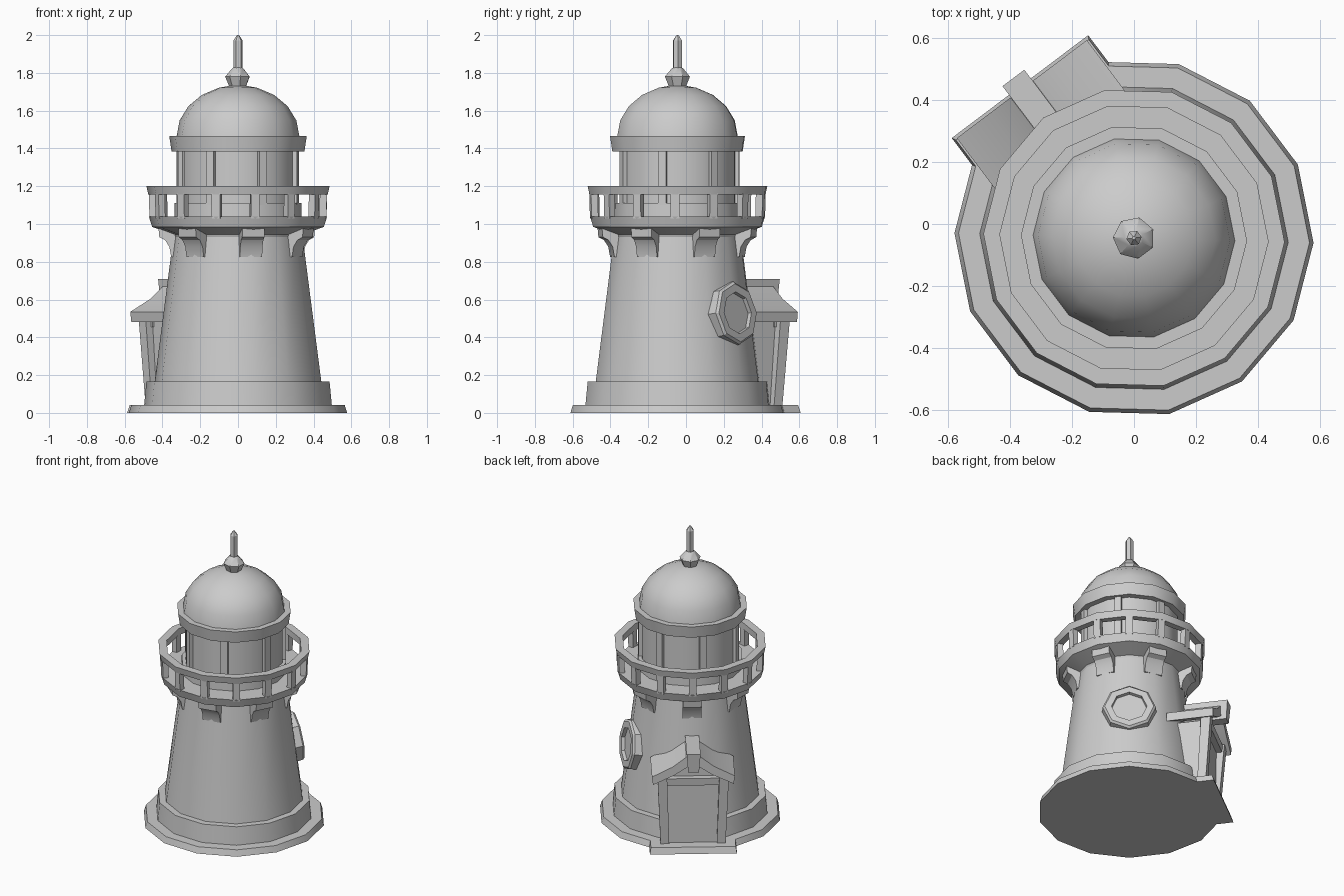
import bpy, bmesh, math
from mathutils import Matrix, Vector

if "Cube" in bpy.data.objects:
    bpy.data.objects.remove(bpy.data.objects["Cube"])

N = 14                      # sides of the tower
STEP = 360 / N
PORCH = 127.0               # direction the door faces
CENTRE = Matrix.Translation((0, -0.045, 0))


def finish(name, bm, matrix):
    bmesh.ops.recalc_face_normals(bm, faces=bm.faces)
    bm.transform(matrix)
    mesh = bpy.data.meshes.new(name)
    bm.to_mesh(mesh)
    bm.free()
    ob = bpy.data.objects.new(name, mesh)
    bpy.context.collection.objects.link(ob)
    bpy.context.view_layer.objects.active = ob
    bpy.ops.object.select_all(action='DESELECT')
    ob.select_set(True)
    bpy.ops.object.shade_smooth_by_angle(angle=math.radians(30))
    return ob


def around(az):
    """Local x points outward at the given azimuth, y along the tangent."""
    return CENTRE @ Matrix.Rotation(math.radians(az), 4, 'Z')


def lathe(name, profile, n=N, ring=False, matrix=None):
    """Revolve (radius, z) points; ring joins the last point to the first."""
    bm = bmesh.new()
    loops = [[bm.verts.new((r * math.cos(2 * math.pi * k / n),
                            r * math.sin(2 * math.pi * k / n), z))
              for k in range(n)] for r, z in profile]
    pairs = list(zip(loops, loops[1:]))
    if ring:
        pairs.append((loops[-1], loops[0]))
    for a, b in pairs:
        for k in range(n):
            j = (k + 1) % n
            bm.faces.new((a[k], a[j], b[j], b[k]))
    if not ring:
        bm.faces.new(loops[0])
        bm.faces.new(loops[-1])
    return finish(name, bm, matrix or around(PORCH))


def extrude(name, points, start, end, matrix):
    """Prism of a polygon of 3D points, shifted by start and end vectors."""
    bm = bmesh.new()
    a = [bm.verts.new(Vector(p) + Vector(start)) for p in points]
    b = [bm.verts.new(Vector(p) + Vector(end)) for p in points]
    bm.faces.new(a)
    bm.faces.new(b)
    for k in range(len(a)):
        j = (k + 1) % len(a)
        bm.faces.new((a[k], a[j], b[j], b[k]))
    return finish(name, bm, matrix)


def block(name, low, high, matrix):
    """Tapered box; low and high are (x0, x1, y0, y1, z)."""
    bm = bmesh.new()
    rings = [[bm.verts.new(p) for p in ((x0, y0, z), (x1, y0, z), (x1, y1, z), (x0, y1, z))]
             for x0, x1, y0, y1, z in (low, high)]
    a, b = rings
    bm.faces.new(a)
    bm.faces.new(b)
    for k in range(4):
        j = (k + 1) % 4
        bm.faces.new((a[k], a[j], b[j], b[k]))
    return finish(name, bm, matrix)


# Tower
lathe("base_slab", [(.578, 0), (.565, .042)])
lathe("plinth", [(.497, .04), (.485, .165)])
lathe("tower_wall", [(.442, .16), (.342, .935)])
lathe("gallery_deck", [(.342, .93), (.347, .945), (.455, .985), (.472, 1.04)])

# Gallery brackets with a concave underside
curve = [(.415, .93), (.385, .915), (.362, .88), (.352, .825)]
bracket = [(.30, 0, .825), (.30, 0, .985), (.42, 0, .985)] + [(r, 0, z) for r, z in curve]
for i in range(7):
    extrude(f"bracket_{i + 1}", bracket, (0, -.06, 0), (0, .06, 0), around(PORCH + 2 * STEP * i))

# Railing
lathe("gallery_rail", [(.432, 1.155), (.475, 1.155), (.485, 1.2), (.432, 1.2)], ring=True)
for i in range(N):
    block(f"baluster_{i + 1}", (.432, .468, -.023, .023, 1.03),
          (.434, .472, -.023, .023, 1.165), around(PORCH + STEP * i))

# Lantern room
lathe("lantern_sill", [(.338, 1.03), (.335, 1.11)])
lathe("lantern_glass", [(.312, 1.1), (.312, 1.4)])
for i in range(7):
    block(f"mullion_{i + 1}", (.28, .327, -.022, .022, 1.1),
          (.28, .327, -.022, .022, 1.4), around(PORCH + STEP * (2 * i + .5)))
lathe("lantern_cornice", [(.352, 1.385), (.364, 1.465)])

# Dome and finial
dome = [(.325 * math.cos(math.radians(t)), 1.465 + .27 * math.sin(math.radians(t)))
        for t in (0, 18, 36, 54, 72, 85)]
lathe("dome", dome)
lathe("finial_ball", [(.045, 1.725), (.068, 1.78), (.03, 1.825), (.02, 1.83)], n=7)
lathe("finial_rod", [(.025, 1.81), (.025, 1.972), (.006, 2.0)], n=6)

# Round window, tilted to lie on the sloping wall
lean = math.atan2(.1, .775)
window = (around(PORCH - 3 * STEP) @ Matrix.Translation((.418, 0, .53))
          @ Matrix.Rotation(math.pi / 2 - lean, 4, 'Y'))
lathe("window_frame", [(.172, -.075), (.168, -.012), (.155, 0), (.112, 0), (.105, -.075)],
      n=8, ring=True, matrix=window)
lathe("window_pane", [(.11, -.06), (.11, -.022)], n=8, matrix=window)

# Porch
porch = around(PORCH)
block("porch_step", (.3, .61, -.275, .275, 0), (.3, .597, -.268, .268, .042), porch)
house = [(0, -.17, .03), (0, .17, .03), (0, .18, .5), (0, 0, .62), (0, -.18, .5)]
extrude("porch_wall", house, (.25, 0, 0), (.525, 0, 0), porch)
for side, s in (("left", 1), ("right", -1)):
    block(f"porch_post_{side}", (.485, .54, s * .15, s * .205, .03),
          (.515, .577, s * .165, s * .225, .51), porch)
block("porch_lintel", (.5, .562, -.19, .19, .455), (.5, .566, -.19, .19, .505), porch)

# Flared gable roof and ridge block
half = [(.262, .535), (.13, .603), (.045, .67)]
top = half + [(-y, z) for y, z in reversed(half)]
under = [(-.255, .48), (-.12, .545), (0, .625), (.12, .545), (.255, .48)]
roof = [(0, y, z) for y, z in top + under]
extrude("porch_roof", roof, (.3, 0, 0), (.6, 0, 0), porch)
block("ridge_block", (.3, .635, -.034, .034, .58), (.3, .645, -.044, .044, .71), porch)
